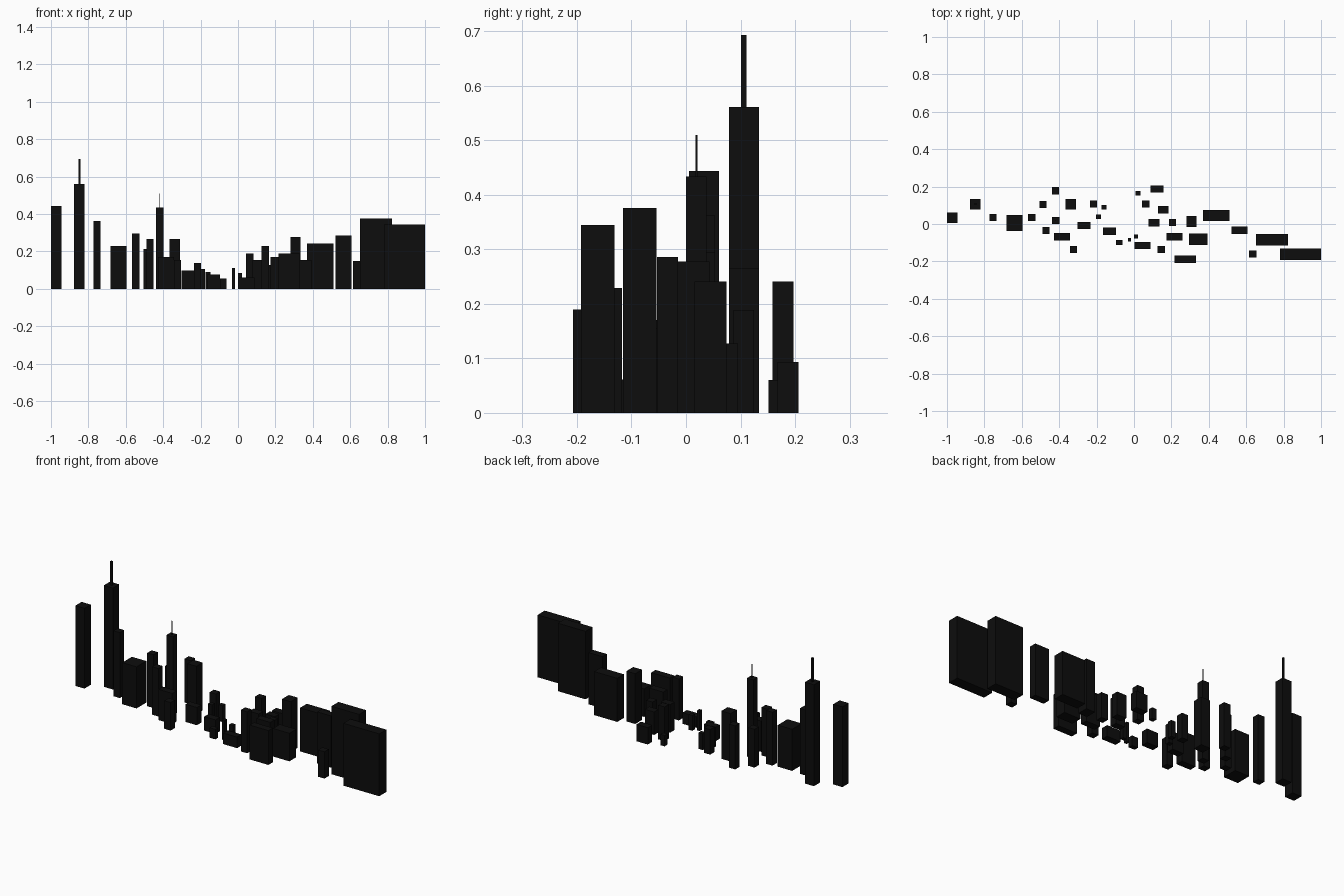
import bpy

# One near-black silhouette colour
black = bpy.data.materials.new("matte_black")
black.diffuse_color = (0.004, 0.004, 0.004, 1)


def box(name, x, y, w, d, h, z=0.0):
    """Upright box centred on x, y with its base at z."""
    bpy.ops.mesh.primitive_cube_add(size=1, location=(x, y, z + h / 2))
    ob = bpy.context.object
    ob.name = name
    ob.scale = (w, d, h)
    bpy.ops.object.transform_apply(location=False, rotation=False, scale=True)
    ob.data.materials.append(black)


def district(name, w, d, places):
    """Buildings sharing one footprint; places are (x, y, height)."""
    for x, y, h in places:
        box(name, x, y, w, d, h)


# Tall towers
district("tall_tower", 0.056, 0.055, [
    (-0.972, 0.033, 0.444), (-0.849, 0.106, 0.561), (-0.338, 0.106, 0.265)])
box("tall_tower", 0.308, 0.013, 0.054, 0.06, 0.278)

# Slim towers
district("slim_tower", 0.039, 0.038, [
    (-0.754, 0.034, 0.362), (-0.547, 0.034, 0.295), (-0.487, 0.105, 0.212),
    (-0.470, -0.034, 0.265), (-0.420, 0.178, 0.241), (-0.419, 0.019, 0.434),
    (-0.324, -0.136, 0.155), (-0.216, 0.106, 0.138), (0.063, 0.106, 0.189),
    (0.145, -0.136, 0.229), (0.206, 0.007, 0.14), (0.635, -0.160, 0.148)])

# Small houses
district("house", 0.026, 0.025, [
    (-0.190, 0.039, 0.107), (-0.161, 0.090, 0.09), (0.021, 0.164, 0.06)])
box("low_house", -0.079, -0.099, 0.037, 0.025, 0.055)
box("chimney_block", -0.024, -0.084, 0.016, 0.02, 0.110)
box("small_house", 0.011, -0.066, 0.022, 0.022, 0.085)

# Mid-width blocks
district("mid_block", 0.069, 0.039, [
    (-0.267, -0.008, 0.098), (-0.132, -0.038, 0.077), (0.124, 0.187, 0.093)])
district("short_block", 0.057, 0.039, [
    (0.107, 0.007, 0.155), (0.157, 0.076, 0.127)])
district("wide_block", 0.085, 0.039, [
    (-0.384, -0.068, 0.170), (0.216, -0.068, 0.170),
    (0.046, -0.115, 0.061), (0.565, -0.034, 0.286)])
box("square_block", -0.639, 0.005, 0.088, 0.085, 0.230)

# Broad slabs
box("slab", 0.274, -0.188, 0.115, 0.039, 0.190)
box("slab", 0.343, -0.082, 0.100, 0.060, 0.155)
box("slab", 0.440, 0.045, 0.142, 0.059, 0.241)
box("big_slab", 0.738, -0.085, 0.170, 0.062, 0.376)
box("big_slab", 0.890, -0.162, 0.220, 0.062, 0.345)

# Roof masts
box("thick_mast", -0.848, 0.106, 0.010, 0.010, 0.132, 0.561)
box("thin_mast", -0.418, 0.019, 0.004, 0.004, 0.076, 0.434)
